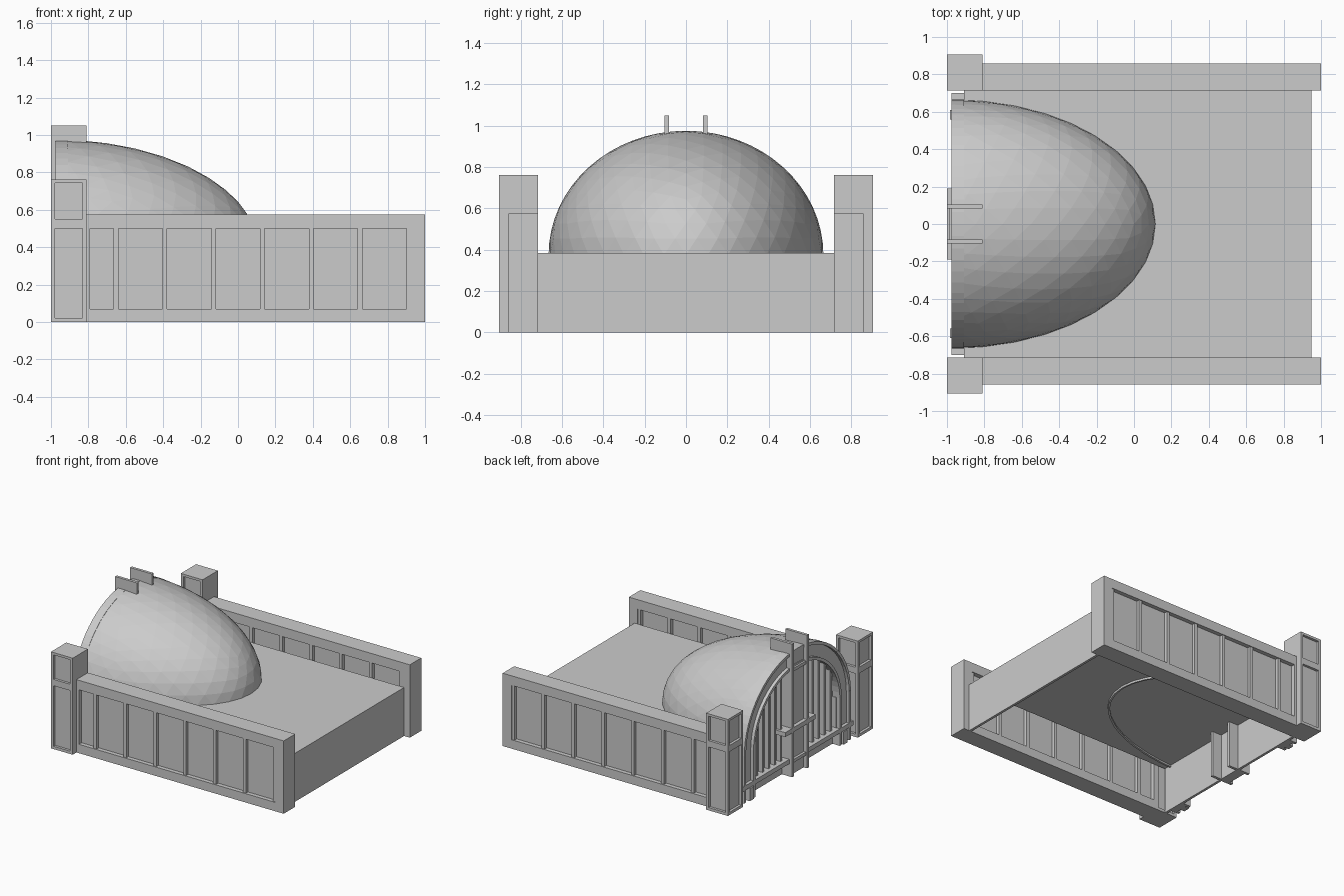
import bpy, bmesh, math
from mathutils import Vector

cube = bpy.data.objects.get("Cube")
if cube:
    bpy.data.objects.remove(cube, do_unlink=True)

stone = bpy.data.materials.new("pale_grey_stone")
stone.use_nodes = True
GREY = (0.6, 0.6, 0.6, 1)
stone.diffuse_color = GREY
stone.node_tree.nodes["Principled BSDF"].inputs["Base Color"].default_value = GREY


def finish(name, bm):
    bmesh.ops.recalc_face_normals(bm, faces=bm.faces)
    mesh = bpy.data.meshes.new(name)
    bm.to_mesh(mesh)
    bm.free()
    mesh.materials.append(stone)
    obj = bpy.data.objects.new(name, mesh)
    bpy.context.collection.objects.link(obj)
    return obj


def add_box(bm, x, y, z):
    """Box from (min, max) pairs; y may be given in either order."""
    made = bmesh.ops.create_cube(bm, size=1)["verts"]
    for v in made:
        v.co = Vector(sum(r) / 2 + c * abs(r[1] - r[0]) for r, c in zip((x, y, z), v.co))


def boxes(name, *parts):
    bm = bmesh.new()
    for p in parts:
        add_box(bm, *p)
    return finish(name, bm)


# Dome and arch share one springing height and ellipse
SPRING, RY, RZ = 0.375, 0.665, 0.6
FRONT, GLASS = -0.975, -0.91


def arch_height(y, inset=0.0):
    return SPRING + (RZ - inset) * math.sqrt(max(0, 1 - (y / (RY - inset)) ** 2))


def arch_points(inset, bottom, steps=32):
    curve = [((RY - inset) * math.cos(math.pi * i / steps),
              SPRING + (RZ - inset) * math.sin(math.pi * i / steps)) for i in range(steps + 1)]
    return [(RY - inset, bottom)] + curve + [(inset - RY, bottom)]


def arch_band(name, outer, inner, x0, x1):
    """Stilted arch of rectangular section between two insets."""
    bm = bmesh.new()
    loops = [[bm.verts.new((x, y, z)) for y, z in arch_points(i, 0)]
             for x, i in ((x0, outer), (x0, inner), (x1, inner), (x1, outer))]
    for a, b in zip(loops, loops[1:] + loops[:1]):
        for i in range(len(a) - 1):
            bm.faces.new((a[i], a[i + 1], b[i + 1], b[i]))
    for end in (0, -1):
        bm.faces.new([l[end] for l in loops])
    return finish(name, bm)


# Roof deck and rear wall, open underneath
boxes("roof_deck", ((-0.91, 0.95), (-0.715, 0.715), (0.365, 0.383)))
boxes("rear_wall", ((0.93, 0.95), (-0.715, 0.715), (0, 0.383)))
boxes("facade_base_wall", ((GLASS, -0.89), (-0.715, 0.715), (0, 0.383)))

# Half dome
bm = bmesh.new()
bmesh.ops.create_icosphere(bm, subdivisions=4, radius=1)
for v in bm.verts:
    v.co = (FRONT + v.co.x * 1.09, v.co.y * RY, SPRING + v.co.z * RZ)
for point, normal in (((FRONT, 0, 0), (1, 0, 0)), ((0, 0, 0.35), (0, 0, 1))):
    bmesh.ops.bisect_plane(bm, geom=bm.verts[:] + bm.edges[:] + bm.faces[:],
                           plane_co=point, plane_no=normal, clear_inner=True)
dome = finish("half_dome", bm)
shell = dome.modifiers.new("shell", "SOLIDIFY")
shell.thickness = 0.015
shell.offset = -1

# Side walls and corner piers, mirrored front to back
for s, side in ((-1, "front"), (1, "back")):
    def yr(a, b):
        return (min(s * a, s * b), max(s * a, s * b))

    full = yr(0.715, 0.858)
    boxes(side + "_wall_frame",
          ((-0.81, 1), full, (0, 0.07)), ((-0.81, 1), full, (0.5, 0.575)),
          ((-0.81, -0.79), full, (0.07, 0.5)), ((0.925, 1), full, (0.07, 0.5)))
    boxes(side + "_wall_panel", ((-0.79, 0.925), yr(0.75, 0.825), (0.07, 0.5)))
    boxes(side + "_wall_mullions",
          *[((-0.665 + 0.261 * i, -0.64 + 0.261 * i), yr(0.722, 0.851), (0.07, 0.5))
            for i in range(7)])

    # Pier with sunk panels on three faces
    bm = bmesh.new()
    add_box(bm, (-0.98, -0.83), yr(0.735, 0.885), (0.01, 0.75))
    for z in ((0, 0.022), (0.5, 0.55), (0.743, 0.762)):
        add_box(bm, (-1, -0.81), yr(0.715, 0.905), z)
    for z in ((0.022, 0.5), (0.55, 0.743)):
        for y in ((0.715, 0.737), (0.883, 0.905)):
            add_box(bm, (-1, -0.978), yr(*y), z)
            add_box(bm, (-0.832, -0.81), yr(*y), z)
        add_box(bm, (-0.832, -0.81), yr(0.737, 0.883), z)
    finish(side + "_pier", bm)

    # Window bars, rail and feet on each half of the arch
    bars = [0.16 + 0.075 * i for i in range(6)]
    boxes(side + "_window_bars",
          *[((-0.945, GLASS), yr(y - 0.011, y + 0.011), (0.12, arch_height(y, 0.13)))
            for y in bars])
    boxes(side + "_window_rail", ((-0.975, GLASS), yr(0.1, 0.7), (0.1, 0.135)))
    boxes(side + "_rail_foot", ((-0.985, GLASS), yr(0.56, 0.61), (0, 0.1)))

# Arched window: glazing, stepped surround
bm = bmesh.new()
rim = [bm.verts.new((GLASS, y, z)) for y, z in arch_points(0.01, 0.36)]
bm.faces.new(rim)
finish("arched_window_panel", bm)
arch_band("outer_arch_moulding", 0.0, 0.022, FRONT, GLASS)
arch_band("arch_surround", 0.022, 0.115, -0.95, GLASS)
arch_band("inner_arch_moulding", 0.115, 0.138, FRONT, GLASS)

# Central pylon with two fins, cross bars and a shelf
boxes("pylon_fins", *[((-1, -0.81), (y - 0.011, y + 0.011), (0, 1.05)) for y in (-0.093, 0.093)])
boxes("pylon_panel", ((-0.97, GLASS), (-0.085, 0.085), (0, 0.965)))
boxes("pylon_cross_bars", *[((-0.99, GLASS), (-0.085, 0.085), (z, z + 0.025)) for z in (0.1, 0.82)])
boxes("pylon_shelf", ((-1, GLASS), (-0.19, 0.19), (0.35, 0.385)))
